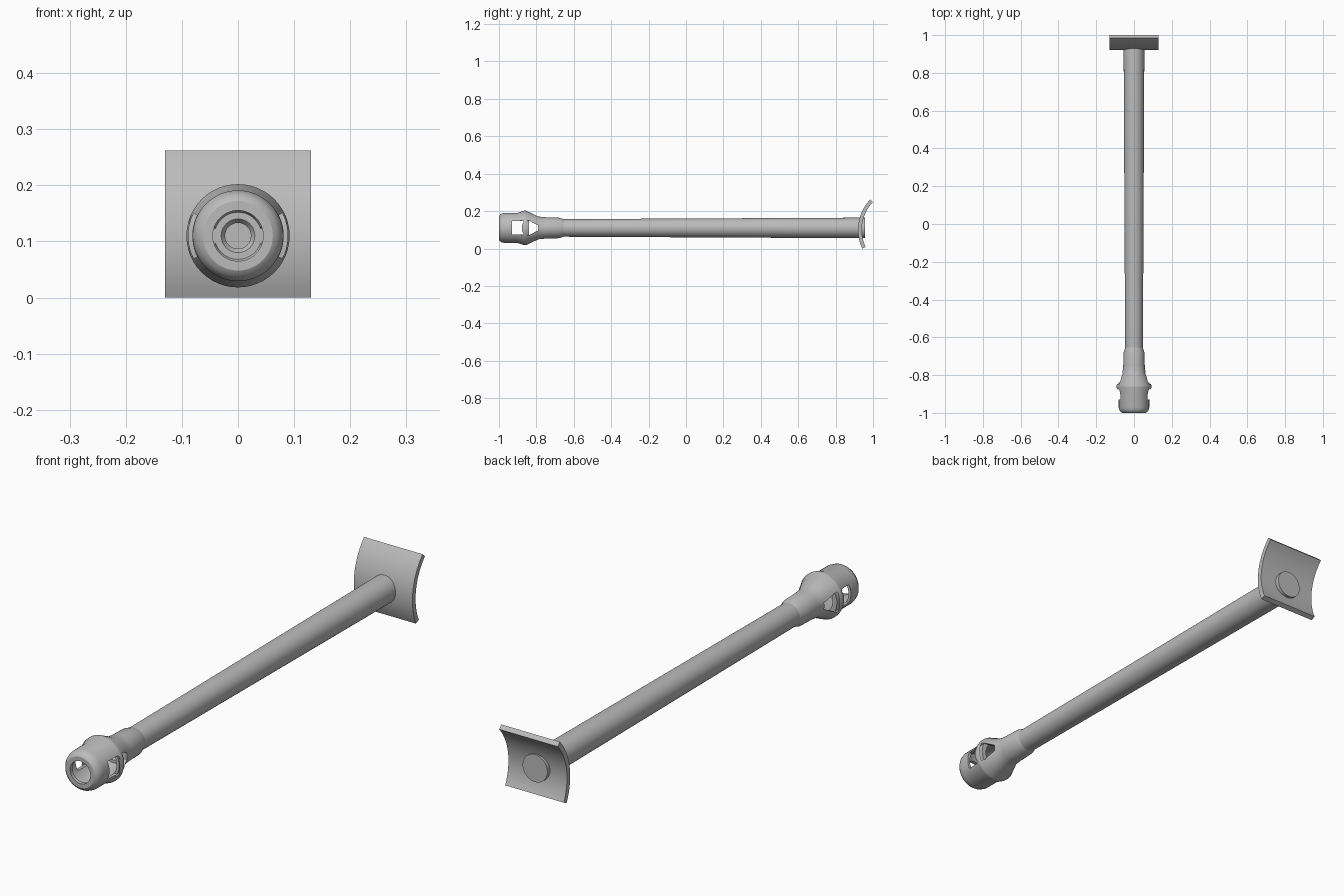
import bpy, bmesh, math

if "Cube" in bpy.data.objects:
    bpy.data.objects.remove(bpy.data.objects["Cube"])

AXIS_Z = 0.11
steel = bpy.data.materials.new("grey_steel")
steel.diffuse_color = (0.5, 0.5, 0.5, 1)
steel.use_nodes = True
steel.node_tree.nodes["Principled BSDF"].inputs["Base Color"].default_value = steel.diffuse_color


def finish(name, bm, smooth=True):
    bmesh.ops.recalc_face_normals(bm, faces=bm.faces)
    me = bpy.data.meshes.new(name)
    bm.to_mesh(me)
    bm.free()
    me.materials.append(steel)
    ob = bpy.data.objects.new(name, me)
    bpy.context.collection.objects.link(ob)
    return ob


def smooth(ob, angle=30):
    bpy.ops.object.select_all(action='DESELECT')
    ob.select_set(True)
    bpy.context.view_layer.objects.active = ob
    bpy.ops.object.shade_smooth_by_angle(angle=math.radians(angle))


def lathe(name, profile, closed=False, start=0, sweep=360, n=48):
    """Turn (y, radius) points around the barrel axis."""
    bm = bmesh.new()
    full = sweep == 360
    rings = []
    for i in range(n if full else n + 1):
        a = math.radians(start + sweep * i / n)
        rings.append([bm.verts.new((r * math.cos(a), y, AXIS_Z + r * math.sin(a)))
                      for y, r in profile])
    m = len(profile)
    for i in range(n):
        a, b = rings[i], rings[(i + 1) % len(rings)]
        for j in range(m if closed else m - 1):
            k = (j + 1) % m
            bm.faces.new((a[j], a[k], b[k], b[j]))
    if not full:
        bm.faces.new(rings[0])
        bm.faces.new(rings[-1])
    elif not closed:
        bm.faces.new([r[0] for r in rings])
        bm.faces.new([r[-1] for r in rings])
    return finish(name, bm)


def prism(name, outline, half_width):
    """Extrude a (y, z) outline across x."""
    bm = bmesh.new()
    left, right = [[bm.verts.new((s * half_width, y, z)) for y, z in outline] for s in (-1, 1)]
    bm.faces.new(left)
    bm.faces.new(right)
    for j in range(len(outline)):
        k = (j + 1) % len(outline)
        bm.faces.new((left[j], left[k], right[k], right[j]))
    return finish(name, bm)


def cut(ob, cutter):
    mod = ob.modifiers.new("cut", 'BOOLEAN')
    mod.operation = 'DIFFERENCE'
    mod.solver = 'EXACT'
    mod.object = cutter
    bpy.context.view_layer.objects.active = ob
    bpy.ops.object.modifier_apply(modifier=mod.name)
    bpy.data.objects.remove(cutter)


# Barrel tube, gently tapered towards the muzzle, with a blind bore
barrel = lathe("barrel", [(-0.55, 0.023), (-0.77, 0.023), (-0.77, 0.04), (-0.66, 0.047),
                          (0.957, 0.055)])
smooth(barrel)

# Hollow muzzle brake: rounded nose, flared collar, tapered sleeve, inner chamber
brake = lathe("muzzle_brake", [
    (-1.0, 0.045), (-1.0, 0.062), (-0.995, 0.07), (-0.985, 0.077), (-0.97, 0.081),
    (-0.90, 0.081), (-0.865, 0.092), (-0.855, 0.092), (-0.79, 0.061), (-0.75, 0.057),
    (-0.68, 0.055), (-0.655, 0.047), (-0.655, 0.03), (-0.66, 0.023),
    (-0.78, 0.023), (-0.79, 0.03), (-0.79, 0.042), (-0.86, 0.07), (-0.97, 0.07),
    (-0.985, 0.045)], closed=True)

# Side ports: square one ahead of the collar, tapering one behind it
cut(brake, prism("front_port_cutter", [(-0.93, AXIS_Z - 0.036), (-0.87, AXIS_Z - 0.036),
                                       (-0.87, AXIS_Z + 0.036), (-0.93, AXIS_Z + 0.036)], 0.0865))
cut(brake, prism("rear_port_cutter", [(-0.84, AXIS_Z - 0.04), (-0.79, AXIS_Z - 0.013),
                                      (-0.79, AXIS_Z + 0.013), (-0.84, AXIS_Z + 0.04)], 0.2))
# Curved slots through each side of the collar, leaving a thin outer strap
for start in (-27, 153):
    cut(brake, lathe("collar_slot_cutter", [(-0.91, 0.0815), (-0.91, 0.0885), (-0.83, 0.0885),
                                            (-0.83, 0.0815)], True, start, 54, 12))
smooth(brake)

# Curved mantlet plate bulging forward
CY, CZ, STEPS = 1.155, 0.10, 20
arc = [math.radians(-25.2 + 68.8 * i / STEPS) for i in range(STEPS + 1)]
outline = [(CY - r * math.cos(a), CZ + r * math.sin(a))
           for r, angles in ((0.235, arc), (0.215, arc[::-1])) for a in angles]
plate = prism("mantlet_plate", outline, 0.13)
smooth(plate)
